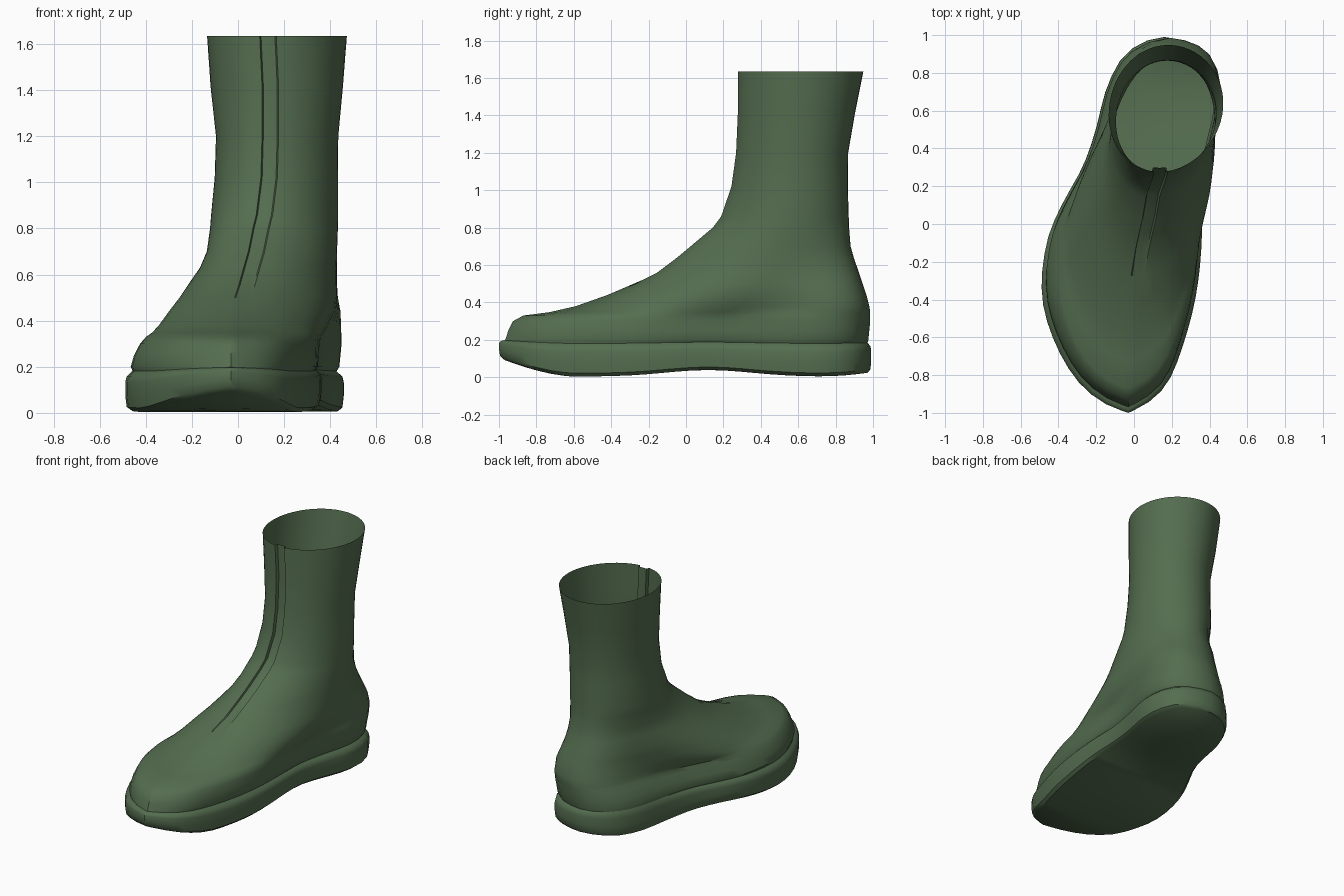
import bpy, bmesh, math
from mathutils import Vector

if "Cube" in bpy.data.objects:
    bpy.data.objects.remove(bpy.data.objects["Cube"])

# Foot plan: each half runs from the toe tip to the heel
LEFT = [(-.03, -1), (-.16, -.95), (-.3, -.83), (-.42, -.62), (-.485, -.38), (-.46, -.1), (-.38, .1),
        (-.27, .3), (-.2, .5), (-.15, .7), (-.07, .87), (.04, .96), (.16, .99)]
RIGHT = [(-.03, -1), (.1, -.93), (.2, -.8), (.3, -.5), (.345, -.25), (.36, 0), (.365, .2),
         (.4, .4), (.45, .6), (.455, .75), (.41, .88), (.3, .96), (.16, .99)]

# Levels: z, left, right, front, back, roundness (0 foot, 1 shaft), x of front ridge
LEVELS = [
    (.20, -.465, .440, -.965, .975, 0, -.03),
    (.25, -.445, .445, -.95, .98, 0, -.03),
    (.30, -.410, .45, -.925, .985, 0, -.03),
    (.33, -.375, .45, -.87, .985, .03, -.03),
    (.348, -.345, .45, -.73, .985, .08, -.02),
    (.38, -.31, .45, -.59, .98, .18, -.01),
    (.44, -.255, .45, -.42, .965, .35, 0),
    (.50, -.21, .45, -.28, .945, .5, .02),
    (.56, -.175, .45, -.16, .925, .65, .04),
    (.63, -.13, .45, -.065, .90, .8, .06),
    (.70, -.105, .45, .02, .88, .9, .08),
    (.80, -.10, .45, .14, .872, 1, .10),
    (.86, -.10, .448, .185, .87, 1, .115),
    (1.02, -.09, .444, .24, .865, 1, .135),
    (1.20, -.085, .445, .265, .867, 1, .14),
    (1.42, -.11, .465, .275, .905, 1, .14),
    (1.635, -.12, .485, .275, .948, 1, .13),
]
N = 26          # steps per half
GROOVE = .03    # half width of the front placket


def at_length(pts, dists):
    """Points at the given distances along a polyline."""
    out, seg, run = [], 0, 0.0
    for d in dists:
        while seg < len(pts) - 2 and run + (pts[seg + 1] - pts[seg]).length < d:
            run += (pts[seg + 1] - pts[seg]).length
            seg += 1
        a, b = pts[seg], pts[seg + 1]
        out.append(a.lerp(b, min(1, (d - run) / max((b - a).length, 1e-6))))
    return out


def length(pts):
    return sum((b - a).length for a, b in zip(pts, pts[1:]))


def smooth(pts, steps=5):
    """Rounded curve through the points."""
    p = [Vector(q) for q in pts]
    p = [2 * p[0] - p[1]] + p + [2 * p[-1] - p[-2]]
    out = []
    for a, b, c, d in zip(p, p[1:], p[2:], p[3:]):
        for i in range(steps):
            t = i / steps
            out.append(.5 * (2 * b + (c - a) * t + (2 * a - 5 * b + 4 * c - d) * t * t
                             + (3 * b - a - 3 * c + d) * t ** 3))
    return out + [p[-2]]


def even(pts):
    total = length(pts)
    return at_length(pts, [total * i / N for i in range(N + 1)])


def unit(p):
    return Vector(((p.x + .485) / .94, (p.y + 1) / 1.99))


FOOT = {-1: [unit(p) for p in even(smooth(LEFT))], 1: [unit(p) for p in even(smooth(RIGHT))]}


def section(x0, x1, y0, y1, roundness, tip):
    """One closed outline with close-set points either side of the front ridge."""
    halves = {}
    for side in (-1, 1):
        pts = []
        for i, f in enumerate(FOOT[side]):
            a = math.pi * i / N
            c = Vector((.5 + side * .5 * math.sin(a), .5 - .5 * math.cos(a)))
            pts.append(f.lerp(c, roundness))
        halves[side] = pts
    both = halves[-1] + halves[1]
    lo, hi = min(p.x for p in both), max(p.x for p in both)
    shift = tip - (x0 + (halves[1][0].x - lo) / (hi - lo) * (x1 - x0))
    ring = {}
    for side, pts in halves.items():
        pts = [Vector((x0 + (p.x - lo) / (hi - lo) * (x1 - x0) + shift * (1 - p.y) ** 2,
                       y0 + p.y * (y1 - y0))) for p in pts]
        total = length(pts)
        start = GROOVE + .006
        d = [0, GROOVE] + [start + (total - start) * i / N for i in range(N + 1)]
        ring[side] = at_length(pts, d)
    return ring[-1] + ring[1][-2:0:-1]


COUNT = 2 * (N + 2)
GROOVE_IDS = {0, 1, COUNT - 1}


def sole_lift(y):
    """Toe spring, raised arch and slight heel lift of the underside."""
    toe = .10 * max(0, (-.6 - y) / .4) ** 1.6
    arch = .035 * math.exp(-((y - .12) / .32) ** 2)
    heel = .025 * max(0, (y - .7) / .3) ** 2
    return .004 + toe + arch + heel


def loft(name, rings, material, cap=False):
    bm = bmesh.new()
    rows = [[bm.verts.new(p) for p in r] for r in rings]
    for a, b in zip(rows, rows[1:]):
        for i in range(len(a)):
            j = (i + 1) % len(a)
            bm.faces.new((a[i], b[i], b[j], a[j]))
    if cap:
        # underside strips between the left and right halves
        r, n = rows[0], COUNT
        bm.faces.new((r[0], r[1], r[n - 1]))
        for i in range(1, n // 2 - 1):
            bm.faces.new((r[i], r[i + 1], r[n - i - 1], r[n - i]))
        bm.faces.new((r[n // 2 - 1], r[n // 2], r[n // 2 + 1]))
    bmesh.ops.recalc_face_normals(bm, faces=bm.faces)
    mesh = bpy.data.meshes.new(name)
    bm.to_mesh(mesh)
    bm.free()
    ob = bpy.data.objects.new(name, mesh)
    bpy.context.collection.objects.link(ob)
    mesh.materials.append(material)
    bpy.ops.object.select_all(action='DESELECT')
    ob.select_set(True)
    bpy.context.view_layer.objects.active = ob
    bpy.ops.object.shade_smooth_by_angle(angle=math.radians(40))
    return ob


green = bpy.data.materials.new("olive_green_rubber")
green.diffuse_color = (.09, .155, .08, 1)
green.use_nodes = True
green.node_tree.nodes["Principled BSDF"].inputs["Base Color"].default_value = green.diffuse_color

# Sole: underside, rounded band and ledge (height, inset, share of the lift)
sole_rings = []
for z, inset, share in [(0, .03, 1), (.018, .006, .95), (.07, 0, .75), (.13, 0, .5),
                        (.155, .006, .35), (.168, .02, .3), (.18, .032, .2)]:
    ring = section(-.49 + inset, .46 - inset, -1 + inset, .99 - inset * .6, 0, -.03)
    sole_rings.append([(p.x, p.y, z + share * sole_lift(p.y)) for p in ring])
loft("sole", sole_rings, green, cap=True)

# Upper and shaft, with the placket recessed down the front
upper_rings = [[(p[0], p[1], p[2]) for p in sole_rings[-1]]]
for z, x0, x1, y0, y1, roundness, tip in LEVELS:
    depth = .022 if z > .54 else 0
    ring = section(x0, x1, y0, y1, roundness, tip)
    upper_rings.append([(p.x, p.y + (depth if i in GROOVE_IDS else 0),
                         z + (.012 * max(0, -p.y - .6) if z < .22 else 0))
                        for i, p in enumerate(ring)])
loft("upper", upper_rings, green)
